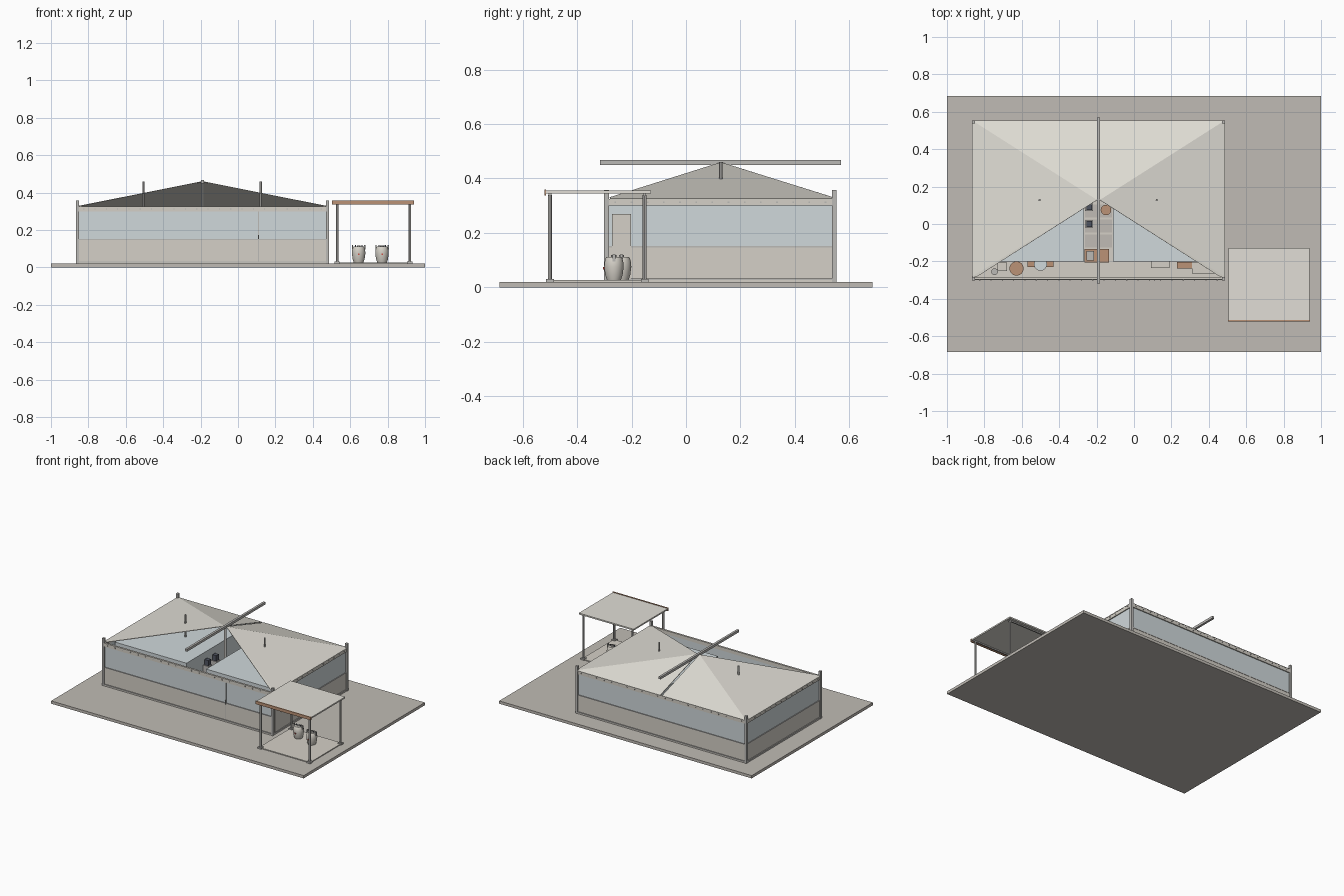
import bpy, bmesh
from math import sin, cos, pi
from mathutils import Vector

if "Cube" in bpy.data.objects:
    bpy.data.objects.remove(bpy.data.objects["Cube"])


def mat(name, r, g, b):
    m = bpy.data.materials.new(name)
    m.diffuse_color = (r, g, b, 1)
    m.use_nodes = True
    m.node_tree.nodes["Principled BSDF"].inputs["Base Color"].default_value = m.diffuse_color
    return m


STONE = mat("stone", .53, .50, .46)
CANVAS = mat("canvas", .66, .63, .57)
ROOF = mat("roof_cloth", .75, .73, .67)
PANE = mat("pale_pane", .63, .69, .71)
METAL = mat("metal", .5, .49, .47)
WOOD = mat("wood", .5, .29, .18)
DARK = mat("dark_cloth", .08, .09, .12)
RED = mat("red_knob", .6, .08, .06)


def mesh(name, verts, faces, m, thick=0):
    me = bpy.data.meshes.new(name)
    me.from_pydata(verts, [], faces)
    ob = bpy.data.objects.new(name, me)
    bpy.context.collection.objects.link(ob)
    me.materials.append(m)
    if thick:
        s = ob.modifiers.new("thickness", 'SOLIDIFY')
        s.thickness = thick
    return ob


def box(name, x0, x1, y0, y1, z0, z1, m):
    v = [(x, y, z) for x in (x0, x1) for y in (y0, y1) for z in (z0, z1)]
    f = [(0, 1, 3, 2), (4, 6, 7, 5), (0, 4, 5, 1), (2, 3, 7, 6), (0, 2, 6, 4), (1, 5, 7, 3)]
    return mesh(name, v, f, m)


def lathe(name, x, y, profile, m, n=24):
    v, f = [], []
    for r, z in profile:
        v += [(x + r * cos(2 * pi * i / n), y + r * sin(2 * pi * i / n), z) for i in range(n)]
    for k in range(len(profile) - 1):
        for i in range(n):
            j = (i + 1) % n
            f.append((k * n + i, k * n + j, k * n + n + j, k * n + n + i))
    f += [tuple(reversed(range(n))), tuple(range(len(v) - n, len(v)))]
    ob = mesh(name, v, f, m)
    bpy.context.view_layer.objects.active = ob
    bpy.ops.object.select_all(action='DESELECT')
    ob.select_set(True)
    bpy.ops.object.shade_smooth_by_angle()
    return ob


def pole(name, x, y, z0, z1, r, m=METAL):
    return lathe(name, x, y, [(r, z0), (r, z1)], m, 12)


X0, X1, Y0, Y1 = -.865, .485, -.30, .553
CX, CY = -.19, .128

# Ground slab and floor
box("ground_slab", -1, 1, -.685, .685, 0, .02, STONE)
box("tent_floor", X0, X1, Y0, Y1, .02, .026, CANVAS)


# Four walls: base trim, lower cloth, window strip, top rail
def wall_x(name, y, s):
    for part, d, z0, z1, m in (("base", 0, .02, .032, METAL), ("lower", .006, .032, .147, CANVAS),
                               ("sill", .004, .147, .152, METAL), ("window", .009, .152, .30, PANE),
                               ("rail", .002, .30, .325, CANVAS)):
        a, b = sorted((y + s * d, y + s * .016))
        box(f"{name}_{part}", X0 + .006, X1 - .006, a, b, z0, z1, m)


def wall_y(name, x, s):
    for part, d, z0, z1, m in (("base", 0, .02, .032, METAL), ("lower", .006, .032, .147, CANVAS),
                               ("sill", .004, .147, .152, METAL), ("window", .009, .152, .30, PANE),
                               ("rail", .002, .30, .325, CANVAS)):
        a, b = sorted((x + s * d, x + s * .016))
        box(f"{name}_{part}", a, b, Y0 + .012, Y1 - .012, z0, z1, m)


wall_x("front_wall", Y0, 1)
wall_x("back_wall", Y1, -1)
wall_y("left_wall", X0, 1)
wall_y("right_wall", X1, -1)
box("front_wall_seam", .108, .111, Y0 + .005, Y0 + .01, .03, .30, METAL)
box("front_door_handle", .107, .112, Y0 - .002, Y0 + .008, .145, .175, METAL)
box("right_door", X1 - .012, X1 - .003, -.272, -.203, .028, .27, CANVAS)

# Corner posts and rail studs
for x in (X0 + .006, X1 - .006):
    for y in (Y0 + .008, Y1 - .008):
        box("corner_post", x - .008, x + .008, y - .009, y + .009, .02, .358, METAL)
for i in range(22):
    x = X0 + .04 + i * (X1 - X0 - .08) / 21
    for y in (Y0 + .001, Y1 - .001):
        box("rail_stud", x - .003, x + .003, y - .002, y + .002, .31, .316, METAL)
for i in range(14):
    y = Y0 + .04 + i * (Y1 - Y0 - .08) / 13
    for x in (X0 + .001, X1 - .001):
        box("rail_stud", x - .002, x + .002, y - .003, y + .003, .31, .316, METAL)

# Roof cloth, open at the front with a narrow slit under the ridge beam
for name, s, xe in (("roof_left", -1, X0), ("roof_right", 1, X1)):
    xi = CX + s * .007
    xf = xe - s * .028
    v = [(xi, CY, .456), (xf, Y0 + .02, .327), (xe, Y0 + .02, .323), (xe, Y1, .323), (xi, Y1, .323)]
    f = [(0, 1, 2), (0, 2, 3), (0, 3, 4)]
    if s > 0:
        f = [t[::-1] for t in f]
    mesh(name, v, f, ROOF, .004)

# Ridge beam and poles
box("ridge_beam", CX - .008, CX + .008, -.317, .57, .45, .467, METAL)
pole("centre_pole", CX, CY, .02, .455, .008)
for x in (-.505, .122):
    pole("side_pole", x, .128, .02, .46, .006)

# Inner rooms either side of the aisle
for name, a, b in (("left_room", X0 + .03, -.268), ("right_room", -.112, X1 - .03)):
    box(name + "_ceiling", a, b, -.20, Y1 - .03, .296, .30, PANE)
    box(name + "_front", a, b, -.20, -.196, .026, .296, PANE)
    aisle = b - .004 if b < 0 else a
    box(name + "_aisle_wall", aisle, aisle + .004, -.196, Y1 - .03, .026, .296, PANE)


# Furniture
def table(name, x, y, w, d, h, m=WOOD):
    box(name + "_top", x - w / 2, x + w / 2, y - d / 2, y + d / 2, .026 + h - .01, .026 + h, m)
    for sx in (-1, 1):
        for sy in (-1, 1):
            lx, ly = x + sx * (w / 2 - .006), y + sy * (d / 2 - .006)
            box(name + "_leg", lx - .004, lx + .004, ly - .004, ly + .004, .026, .016 + h, m)


lathe("round_table_top", -.628, -.238, [(.038, .10), (.038, .11)], WOOD)
pole("round_table_stem", -.628, -.238, .026, .10, .006)
table("bench", -.50, -.215, .14, .03, .09)
lathe("basin", -.50, -.215, [(.02, .116), (.035, .135)], PANE)
table("aisle_table", -.20, -.17, .13, .07, .12)
table("aisle_tray", -.235, -.17, .04, .05, .14, METAL)
table("right_table", .27, -.22, .08, .035, .10)
box("right_cabinet", .09, .19, -.235, -.201, .026, .15, CANVAS)
box("corner_cabinet", .31, .44, -.265, -.205, .026, .13, CANVAS)
box("left_cabinet", -.73, -.68, -.25, -.205, .026, .14, CANVAS)
pole("left_bin", -.745, -.255, .026, .11, .018)
for y in (.09, .0):
    box("aisle_shelf", -.262, -.22, y - .02, y + .02, .026, .22, METAL)
    box("hanging_cloth", -.255, -.225, y - .015, y + .015, .22, .26, DARK)
lathe("stool", -.15, .075, [(.028, .09), (.028, .10)], WOOD)
pole("stool_leg", -.15, .075, .026, .09, .006)
for y in (-.09, -.01, .07):
    box("aisle_mat_strip", -.262, -.118, y - .035, y + .035, .026, .029, STONE)

# Side canopy
box("canopy_mat", .52, .925, -.505, -.142, .02, .026, CANVAS)
box("canopy_roof", .505, .939, -.514, -.128, .345, .355, ROOF)
box("canopy_front_trim", .503, .941, -.521, -.514, .337, .359, WOOD)
for y in (-.50, -.152):
    box("canopy_beam", .52, .93, y - .005, y + .005, .337, .345, METAL)
    for x in (.53, .918):
        pole("canopy_post", x, y, .02, .34, .007)
        box("post_foot", x - .014, x + .014, y - .014, y + .014, .02, .031, METAL)

# Water barrels
for x, y in ((.77, -.265), (.645, -.237)):
    lathe("barrel", x, y, [(.026, .027), (.032, .045), (.036, .075), (.035, .09), (.031, .106), (.027, .112)], CANVAS)
    pole("barrel_cap", x, y, .112, .118, .010)
    box("barrel_knob", x - .004, x + .004, y - .041, y - .034, .066, .074, RED)
    for s in (-1, 1):
        box("barrel_handle", x + s * .033 - .003, x + s * .033 + .003, y - .006, y + .006, .095, .121, METAL)
        box("barrel_lid_lug", x + s * .017 - .003, x + s * .017 + .003, y - .004, y + .004, .111, .12, DARK)
